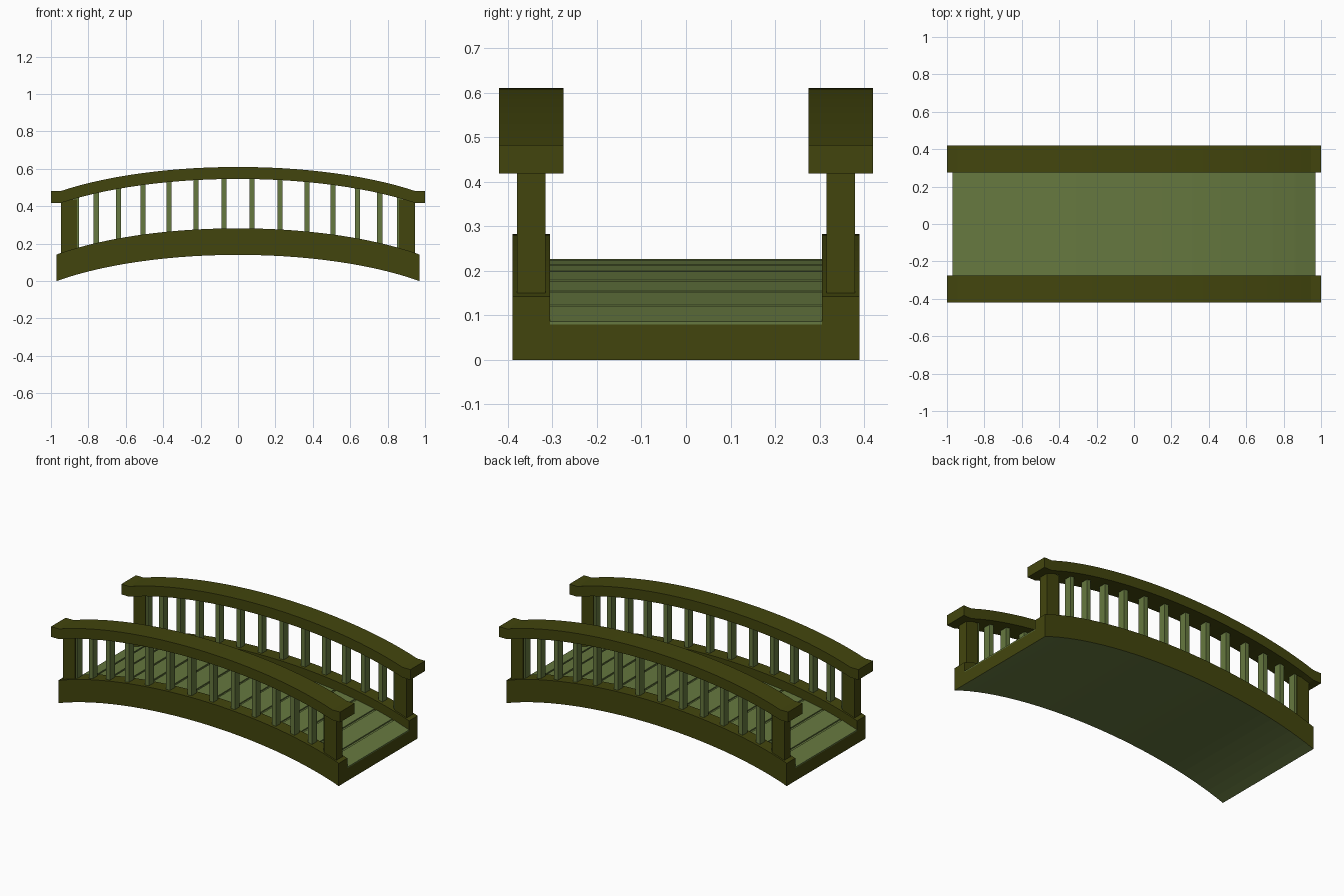
import bpy, bmesh, math

if "Cube" in bpy.data.objects:
    bpy.data.objects.remove(bpy.data.objects["Cube"])


def material(name, rgb):
    m = bpy.data.materials.new(name)
    m.diffuse_color = (*rgb, 1)
    m.use_nodes = True
    m.node_tree.nodes["Principled BSDF"].inputs["Base Color"].default_value = m.diffuse_color
    return m


DARK = material("dark_olive", (0.055, 0.060, 0.004))
LIGHT = material("light_green", (0.132, 0.188, 0.050))
A = 1.3  # horizontal radius of the flattened arch


def arch(x, half, rise):
    """Height of the arch at x, zero at x = +-half and beyond."""
    x = min(abs(x), half)
    low = math.sqrt(1 - (half / A) ** 2)
    return rise * (math.sqrt(1 - (x / A) ** 2) - low) / (1 - low)


def floor_z(x):
    return arch(x, 0.97, 0.14)


def rail_z(x):
    return arch(x, 0.945, 0.128)


def loft(name, section, xs, height, mats, light_sides=()):
    """Sweep a (y, z) section along x, lifted by height(x)."""
    bm = bmesh.new()
    rings = [[bm.verts.new((x, y, z + height(x))) for y, z in section] for x in xs]
    n = len(section)
    for a, b in zip(rings, rings[1:]):
        for i in range(n):
            j = (i + 1) % n
            f = bm.faces.new((a[i], a[j], b[j], b[i]))
            f.material_index = 1 if i in light_sides else 0
    bm.faces.new(rings[0])
    bm.faces.new(rings[-1])
    bmesh.ops.recalc_face_normals(bm, faces=bm.faces)
    me = bpy.data.meshes.new(name)
    bm.to_mesh(me)
    bm.free()
    for m in mats:
        me.materials.append(m)
    ob = bpy.data.objects.new(name, me)
    bpy.context.collection.objects.link(ob)
    return ob


def rect(y0, y1, z0, z1):
    return [(y0, z0), (y1, z0), (y1, z1), (y0, z1)]


def flat(x):
    return 0


def arc_xs(half, n=28):
    t = math.asin(half / A)
    return [A * math.sin(t * (2 * i / n - 1)) for i in range(n + 1)]


# Arched body: side beams with a recessed floor between them
body = [(-0.39, 0), (0.39, 0), (0.39, 0.142), (0.305, 0.142),
        (0.305, 0.079), (-0.305, 0.079), (-0.305, 0.142), (-0.39, 0.142)]
loft("bridge_body", body, arc_xs(0.97), floor_z, [DARK, LIGHT], (0, 4))

# Deck planks with narrow gaps
edges = arc_xs(0.97, 14)
for i, (x0, x1) in enumerate(zip(edges, edges[1:])):
    g0 = 0 if i == 0 else 0.007
    g1 = 0 if i == 13 else 0.007
    loft(f"plank_{i + 1}", rect(-0.305, 0.305, 0.07, 0.086),
         [x0 + g0, x1 - g1], floor_z, [LIGHT])

for side, s in (("front", -1), ("back", 1)):
    # Handrail with short level ends
    loft(f"{side}_handrail", rect(s * 0.275, s * 0.42, 0.418, 0.482),
         [-1] + arc_xs(0.945) + [1], rail_z, [DARK])

    # End posts
    for end, e in (("left", -1), ("right", 1)):
        xs = [e * 0.862, e * 0.946]
        loft(f"{side}_{end}_post", rect(s * 0.316, s * 0.379, 0.13, 0.435),
             xs, flat, [DARK])

    # Balusters, spaced evenly along the curve
    for i in range(14):
        x = 1.156 * math.sin(0.13 * (i - 6.5))
        loft(f"{side}_baluster_{i + 1}",
             rect(s * 0.324, s * 0.371, 0.12 + floor_z(x), 0.435 + rail_z(x)),
             [x - 0.014, x + 0.014], flat, [LIGHT])
